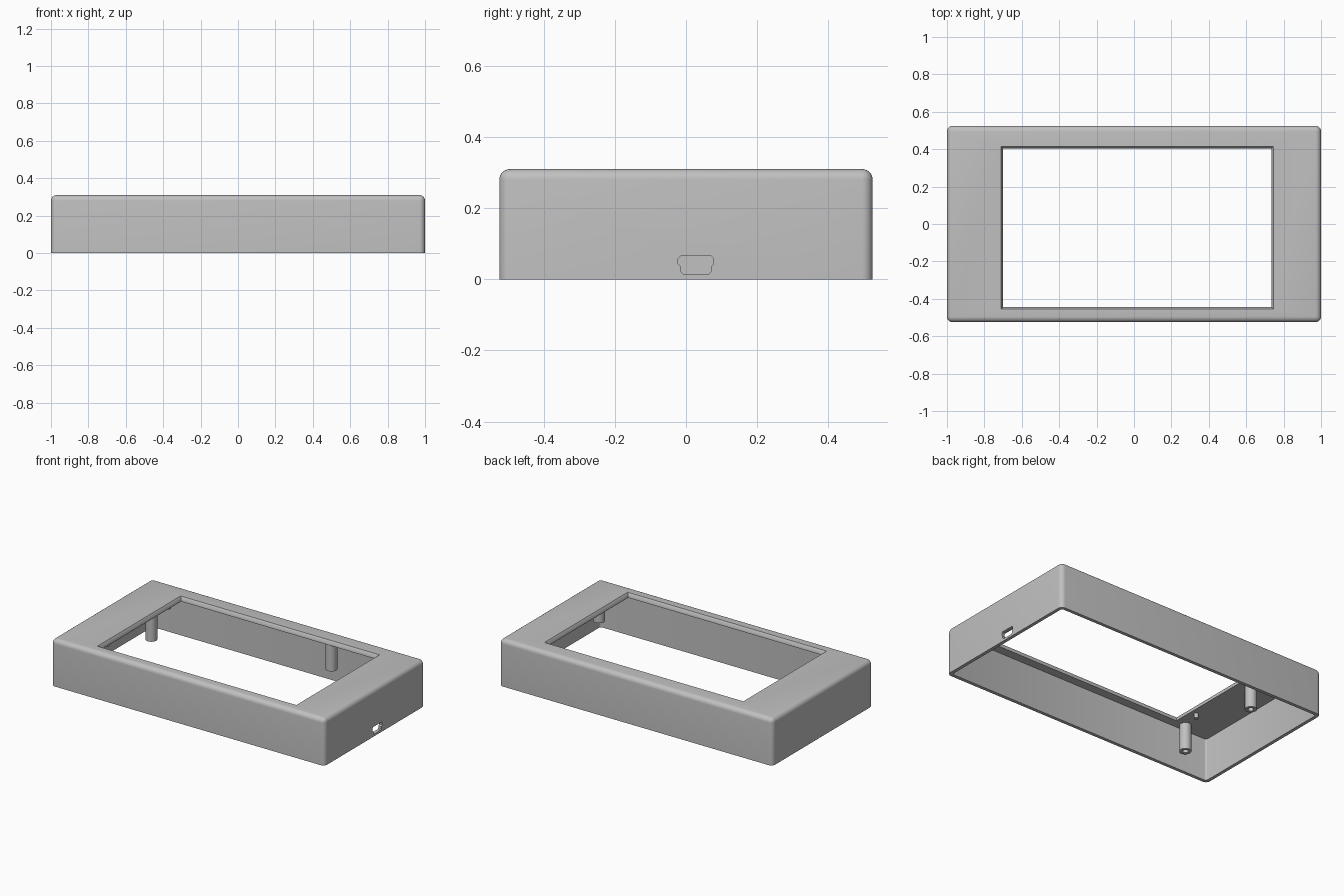
import bpy, bmesh, math
from mathutils import Vector

cube = bpy.data.objects.get("Cube")
if cube:
    bpy.data.objects.remove(cube)

grey = bpy.data.materials.new("case grey")
grey.use_nodes = True
COLOUR = (0.53, 0.53, 0.53, 1)
grey.diffuse_color = COLOUR
grey.node_tree.nodes["Principled BSDF"].inputs["Base Color"].default_value = COLOUR

W, D, H = 1.0, 0.525, 0.31   # half width, half depth, height
WALL, LID = 0.022, 0.03


def finish(name, bm):
    bmesh.ops.recalc_face_normals(bm, faces=bm.faces)
    mesh = bpy.data.meshes.new(name)
    bm.to_mesh(mesh)
    bm.free()
    mesh.materials.append(grey)
    obj = bpy.data.objects.new(name, mesh)
    bpy.context.collection.objects.link(obj)
    return obj


def box(name, lo, hi, radius=0, segments=6, round_top=False):
    """Box with rounded upright edges and, if asked, rounded top edges."""
    bm = bmesh.new()
    bmesh.ops.create_cube(bm, size=1)
    lo, hi = Vector(lo), Vector(hi)
    for v in bm.verts:
        v.co = Vector([lo[i] if v.co[i] < 0 else hi[i] for i in range(3)])
    if radius:
        mid = (lo.z + hi.z) / 2
        edges = [e for e in bm.edges
                 if abs(e.verts[0].co.z - e.verts[1].co.z) > 0.01
                 or (round_top and e.verts[0].co.z > mid)]
        bmesh.ops.bevel(bm, geom=edges, offset=radius, segments=segments,
                        profile=0.5, affect='EDGES')
    return finish(name, bm)


def loft(name, loops):
    """Closed solid through matching point loops."""
    bm = bmesh.new()
    rings = [[bm.verts.new(p) for p in loop] for loop in loops]
    for a, b in zip(rings, rings[1:]):
        for i in range(len(a)):
            j = (i + 1) % len(a)
            bm.faces.new((a[i], a[j], b[j], b[i]))
    bm.faces.new(rings[0])
    bm.faces.new(rings[-1])
    return finish(name, bm)


def cut(target, cutter):
    mod = target.modifiers.new(cutter.name, 'BOOLEAN')
    mod.operation, mod.solver, mod.object = 'DIFFERENCE', 'EXACT', cutter
    bpy.context.view_layer.objects.active = target
    bpy.ops.object.modifier_apply(modifier=mod.name)
    bpy.data.objects.remove(cutter)


def smooth(obj):
    bpy.ops.object.select_all(action='DESELECT')
    obj.select_set(True)
    bpy.context.view_layer.objects.active = obj
    bpy.ops.object.shade_smooth_by_angle(angle=math.radians(35))


# Rounded shell, hollow from below
shell = box("case_shell", (-W, -D, 0), (W, D, H), 0.03, round_top=True)
cut(shell, box("cavity", (WALL - W, WALL - D, -0.1),
               (W - WALL, D - WALL, H - LID), 0.012, 3))


# Screen opening with a chamfered rim
def opening(grow, z):
    x0, x1, y0, y1 = -0.70 - grow, 0.735 + grow, -0.445 - grow, 0.405 + grow
    return [(x0, y0, z), (x1, y0, z), (x1, y1, z), (x0, y1, z)]


cut(shell, loft("screen_opening", [opening(0, 0.2), opening(0, H - 0.015),
                                   opening(0.01, H), opening(0.01, H + 0.1)]))

# Stepped plug port in the right end wall
half = [(0.036, 0.015), (0.042, 0.021), (0.042, 0.035), (0.05, 0.043),
        (0.05, 0.058), (0.043, 0.065)]
outline = half + [(-y, z) for y, z in reversed(half)]
cut(shell, loft("plug_port", [[(x, y + 0.028, z) for y, z in outline]
                              for x in (W - 0.1, W + 0.1)]))
smooth(shell)


# Hollow screw posts hanging from the lid
def turned(name, x, y, profile):
    bm = bmesh.new()
    verts = [bm.verts.new((r, 0, z)) for r, z in profile]
    edges = [bm.edges.new(pair) for pair in zip(verts, verts[1:])]
    bmesh.ops.spin(bm, geom=verts + edges, cent=(0, 0, 0), axis=(0, 0, 1),
                   angle=math.tau, steps=24)
    bmesh.ops.remove_doubles(bm, verts=bm.verts, dist=0.0001)
    obj = finish(name, bm)
    obj.location = (x, y, 0)
    smooth(obj)


TOP = H - LID + 0.005
post = [(0, 0.2), (0.017, 0.2), (0.017, 0.104), (0.036, 0.104), (0.036, TOP), (0, TOP)]
for name, x, y in [("front_right_post", -0.777, -0.454), ("back_right_post", -0.755, 0.173),
                   ("back_left_post", 0.37, 0.447), ("front_left_post", 0.907, -0.388)]:
    turned(name, x, y, post)

# Small locating pegs beside the opening
peg = [(0, 0.25), (0.014, 0.25), (0.014, TOP), (0, TOP)]
for name, y in [("front_peg", -0.31), ("back_peg", 0.335)]:
    turned(name, -0.74, y, peg)
